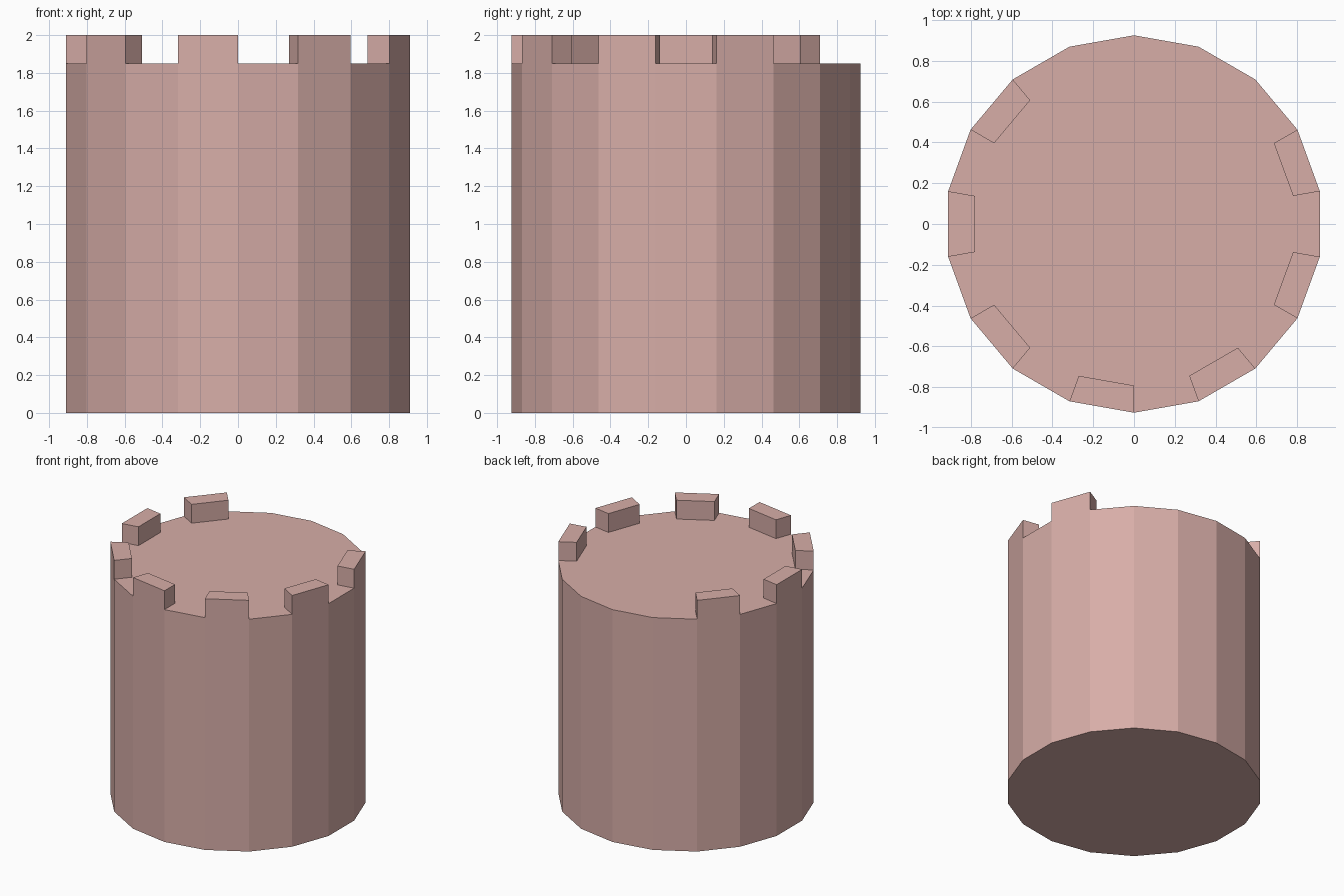
import bpy, bmesh
from math import cos, sin, radians

if "Cube" in bpy.data.objects:
    bpy.data.objects.remove(bpy.data.objects["Cube"])

SIDES, R_OUT, R_IN = 18, 0.925, 0.792
Z_FLOOR, Z_TOP = 1.85, 2.0
MERLON_STARTS = {10, 130, 170, 210, 250, 290, 330}   # start angle of each raised side

bm = bmesh.new()
angles = [10 + 20 * i for i in range(SIDES)]


def ring(r, z):
    return [bm.verts.new((r * cos(radians(a)), r * sin(radians(a)), z)) for a in angles]


# Tower body: base, walls, and a floor split into rim and centre
base, rim, inner = ring(R_OUT, 0), ring(R_OUT, Z_FLOOR), ring(R_IN, Z_FLOOR)
bm.faces.new(base[::-1])
bm.faces.new(inner)
merlons = []
for i, a in enumerate(angles):
    j = (i + 1) % SIDES
    bm.faces.new((base[i], base[j], rim[j], rim[i]))
    f = bm.faces.new((rim[i], rim[j], inner[j], inner[i]))
    if a in MERLON_STARTS:
        merlons.append(f)

# Merlons: raise the chosen rim segments
for f in bmesh.ops.extrude_discrete_faces(bm, faces=merlons)["faces"]:
    bmesh.ops.translate(bm, verts=f.verts, vec=(0, 0, Z_TOP - Z_FLOOR))

# Clean coplanar seams so walls and floor are continuous
bmesh.ops.dissolve_limit(bm, angle_limit=radians(1), verts=bm.verts, edges=bm.edges)
bmesh.ops.recalc_face_normals(bm, faces=bm.faces)

mesh = bpy.data.meshes.new("castle_tower")
bm.to_mesh(mesh)
bm.free()
tower = bpy.data.objects.new("castle_tower", mesh)
bpy.context.collection.objects.link(tower)

# Dusty pink stone
mat = bpy.data.materials.new("pink_stone")
mat.diffuse_color = (0.68, 0.42, 0.39, 1)
mat.use_nodes = True
mat.node_tree.nodes["Principled BSDF"].inputs["Base Color"].default_value = mat.diffuse_color
mesh.materials.append(mat)
